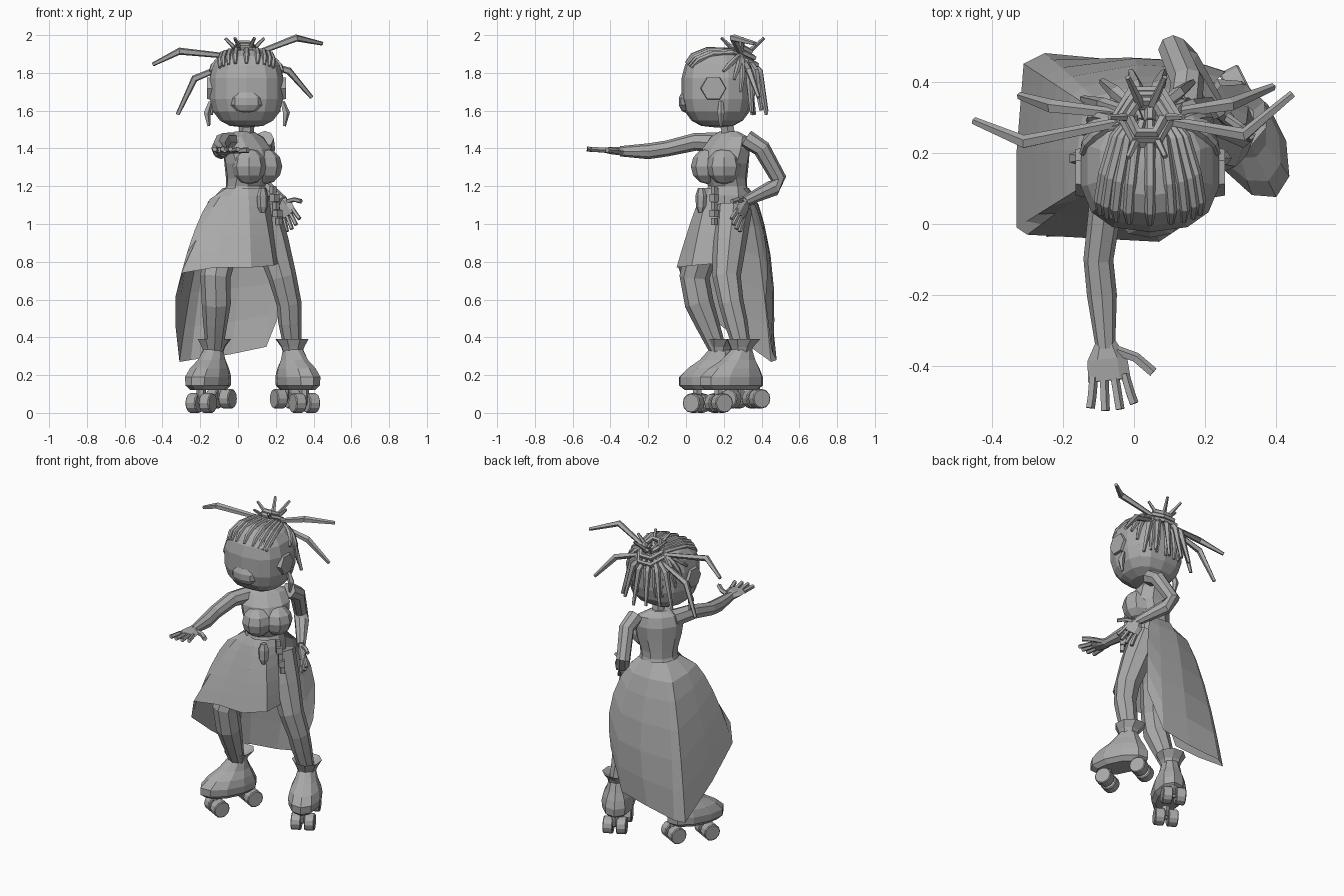
import bpy, bmesh, random
from math import sin, cos, pi, tau, atan2
from mathutils import Vector as V

random.seed(4)
cube = bpy.data.objects.get("Cube")
if cube:
    bpy.data.objects.remove(cube)

clay = bpy.data.materials.new("plain_grey")
clay.use_nodes = True
clay.diffuse_color = (0.4, 0.4, 0.4, 1)
clay.node_tree.nodes["Principled BSDF"].inputs["Base Color"].default_value = clay.diffuse_color


def finish(name, bm):
    bmesh.ops.recalc_face_normals(bm, faces=bm.faces)
    mesh = bpy.data.meshes.new(name)
    bm.to_mesh(mesh)
    bm.free()
    mesh.materials.append(clay)
    bpy.context.collection.objects.link(bpy.data.objects.new(name, mesh))


def loft(name, rings, closed=True):
    """Skin a stack of rings; closed rings also get end caps."""
    bm = bmesh.new()
    rows = [[bm.verts.new(p) for p in ring] for ring in rings]
    count = len(rows[0])
    for low, high in zip(rows, rows[1:]):
        for i in range(count if closed else count - 1):
            j = (i + 1) % count
            bm.faces.new((low[i], low[j], high[j], high[i]))
    if closed:
        bm.faces.new(rows[0])
        bm.faces.new(rows[-1])
    finish(name, bm)


def tube(name, points, radii, sides=6, ref=None):
    """Tapered limb; a radius may be a (wide, thin) pair, wide along ref."""
    points = [V(p) for p in points]
    whole = (points[-1] - points[0]).normalized()
    if ref is None:
        ref = V((0, 1, 0)) if abs(whole.x) > 0.7 else V((1, 0, 0))
    rings = []
    for i, p in enumerate(points):
        t = (points[min(i + 1, len(points) - 1)] - points[max(i - 1, 0)]).normalized()
        u = (ref - t * ref.dot(t)).normalized()
        v = t.cross(u)
        r = radii[i] if isinstance(radii, list) else radii
        a, b = r if isinstance(r, tuple) else (r, r)
        rings.append([p + u * a * cos(tau * k / sides) + v * b * sin(tau * k / sides)
                      for k in range(sides)])
    loft(name, rings)


def oval_stack(name, centre, forward, layers, sides=10):
    """Stacked ovals: (height, shift forward, half length, half width)."""
    f = V(forward).normalized()
    s = V((-f.y, f.x, 0))
    rings = []
    for z, shift, length, width in layers:
        c = V((centre[0], centre[1], z)) + f * shift
        rings.append([c + f * length * cos(tau * k / sides) + s * width * sin(tau * k / sides)
                      for k in range(sides)])
    loft(name, rings)


def swell_out(direction, size, power):
    """Point on a rounded box of the given half sizes."""
    return V([abs(x) ** power * (1 if x > 0 else -1) * s for x, s in zip(direction, size)])


def blob(name, centre, size, u=10, v=7, power=1.0):
    bm = bmesh.new()
    bmesh.ops.create_uvsphere(bm, u_segments=u, v_segments=v, radius=1)
    for vert in bm.verts:
        vert.co = centre + swell_out(vert.co, size, power)
    finish(name, bm)


# Torso turned toward the front left, with bust and neck
facing = V((1, -1, 0)).normalized()
across = V((1, 1, 0)).normalized()
core = V((0.04, 0.22, 0))
oval_stack("torso", core, facing, [
    (1.02, 0, 0.12, 0.13), (1.15, 0, 0.12, 0.125), (1.2, 0, 0.1, 0.112),
    (1.24, 0.01, 0.11, 0.115), (1.32, 0.025, 0.125, 0.14), (1.4, 0.01, 0.11, 0.15),
    (1.46, -0.01, 0.07, 0.13), (1.49, -0.01, 0.04, 0.06)])
for label, k in (("left", 1), ("right", -1)):
    blob(label + "_bust", core + facing * 0.085 + across * 0.06 * k + V((0, 0, 1.305)),
         (0.092, 0.092, 0.095), 8, 6)
tube("neck", [(0.04, 0.23, 1.44), (0.05, 0.21, 1.56)], 0.04)


# Hands: flat palm, four fingers, one thumb
def hand(label, wrist, forward, side, size):
    w, f, s = V(wrist), V(forward).normalized() * size, V(side).normalized() * size
    tube(label + "_palm", [w, w + f * 0.25, w + f * 0.55],
         [(size * 0.14, size * 0.12), (size * 0.28, size * 0.12), (size * 0.3, size * 0.07)], 6, s)
    for i in range(4):
        k = (i - 1.5) / 1.5
        tip = 1 - 0.09 * abs(k)
        tube(label + "_finger", [w + f * 0.48 + s * 0.22 * k, w + f * 0.75 + s * 0.27 * k,
                                 w + f * tip + s * 0.31 * k], size * 0.068, 5)
    tube(label + "_thumb", [w + f * 0.15 + s * 0.15, w + f * 0.27 + s * 0.4,
                            w + f * 0.5 + s * 0.62], size * 0.075, 5)


tube("right_arm", [(-0.03, 0.19, 1.43), (-0.08, 0.05, 1.435), (-0.1, -0.1, 1.4),
                   (-0.09, -0.2, 1.385), (-0.08, -0.35, 1.385)],
     [0.055, 0.047, 0.042, 0.042, 0.027], 8)
hand("right", (-0.08, -0.33, 1.385), (0.1, -1, 0.06), (1, 0.1, 0), 0.2)
tube("left_arm", [(0.14, 0.32, 1.45), (0.15, 0.4, 1.4), (0.11, 0.49, 1.24),
                  (0.14, 0.46, 1.19), (0.24, 0.31, 1.12)],
     [0.05, 0.047, 0.042, 0.044, 0.027], 8)
hand("left", (0.235, 0.32, 1.125), (0.35, -0.35, -0.8), (0.6, -0.4, 0.6), 0.17)

# Skirt: short in front, open over the left leg, long behind
hems = [(0.21, 0.15, 0.79), (0.19, 0.03, 0.78), (0.07, -0.05, 0.77), (-0.12, -0.04, 0.77),
        (-0.3, -0.03, 0.74), (-0.33, -0.01, 0.62), (-0.33, 0.2, 0.45), (-0.31, 0.45, 0.27),
        (-0.25, 0.48, 0.28), (-0.04, 0.46, 0.31), (0.15, 0.45, 0.35), (0.25, 0.42, 0.6)]
rows = []
for t in (0, 0.1, 0.22, 0.4, 0.6, 0.8, 1):
    row = []
    for hem in map(V, hems):
        out = hem - core
        angle = atan2(out.y, out.x)
        waist = core + V((cos(angle), sin(angle), 0)) * 0.12 + V((0, 0, 1.19))
        p = waist.lerp(hem, t ** (0.5 if hem.z < 0.7 else 0.8))
        if out.x > -0.1 and hem.z < 0.7:
            p += across * 0.05 * sin(pi * t)
        p.z = waist.z + (hem.z - waist.z) * t
        row.append(p)
    rows.append(row)
loft("skirt", rows, closed=False)

# Belt pouch and hanging chain
oval_stack("belt_pouch", (0.13, 0.08), facing, [
    (1.06, 0, 0.015, 0.015), (1.09, 0, 0.025, 0.03), (1.15, 0, 0.025, 0.035),
    (1.19, 0, 0.015, 0.02)], 6)
for i in range(5):
    top = V((0.185 + 0.008 * i, 0.15, 1.2 - 0.042 * i))
    tube("chain_link", [top, top - V((0, 0, 0.038))], 0.018 + 0.008 * (i % 2), 4)

# Legs
tube("left_leg", [(0.12, 0.25, 1.08), (0.18, 0.23, 0.9), (0.235, 0.215, 0.72),
                  (0.27, 0.24, 0.58), (0.275, 0.265, 0.48), (0.29, 0.3, 0.33)],
     [0.1, 0.09, 0.075, 0.066, 0.062, 0.045], 8)
tube("right_leg", [(-0.01, 0.18, 1.08), (-0.08, 0.1, 0.9), (-0.12, 0.045, 0.72),
                   (-0.115, 0.07, 0.58), (-0.12, 0.11, 0.48), (-0.125, 0.17, 0.33)],
     [0.1, 0.09, 0.08, 0.077, 0.065, 0.045], 8)


# Roller skates: boot, flared cuff, two axles, four wheels
def skate(label, ankle, forward):
    a, f = V(ankle), V(forward).normalized()
    s = V((-f.y, f.x, 0))
    oval_stack(label + "_boot", a, f, [
        (0.12, 0.06, 0.15, 0.07), (0.145, 0.06, 0.185, 0.095), (0.19, 0.06, 0.185, 0.1),
        (0.235, 0.045, 0.15, 0.09), (0.28, 0.02, 0.1, 0.068), (0.34, 0, 0.055, 0.052)])
    oval_stack(label + "_cuff", a, f, [
        (0.31, 0, 0.05, 0.05), (0.35, 0, 0.065, 0.065), (0.39, -0.01, 0.095, 0.09),
        (0.36, 0, 0.05, 0.05)], 8)
    for along, height in ((-0.085, 0.075), (0.137, 0.052)):
        hub = a + f * along + V((0, 0, height))
        tube(label + "_axle", [hub - s * 0.07, hub + s * 0.07], 0.014)
        tube(label + "_truck", [hub, hub + V((0, 0, 0.07))], 0.025)
        for k in (-1, 1):
            tube(label + "_wheel", [hub + s * k * d for d in (0.01, 0.015, 0.065, 0.07)],
                 [0.047, 0.052, 0.052, 0.047], 12)


skate("left", (0.29, 0.295, 0), (0.45, -0.9, 0))
skate("right", (-0.13, 0.18, 0), (-0.47, -0.88, 0))

# Head, muzzle, ears and side locks
skull = V((0.045, 0.165, 1.718))
size = V((0.2, 0.19, 0.208))
blob("head", skull, size, 14, 9, 0.75)
blob("muzzle", skull + V((0, -0.165, -0.07)), (0.09, 0.04, 0.06), 8, 5)
for label, k in (("left", 1), ("right", -1)):
    ear = skull + V((k * 0.18, -0.02, 0))
    tube(label + "_ear", [ear, ear + V((k * 0.03, 0, 0))], [0.07, 0.065], 6)
    lock = skull + V((k * 0.19, 0.02, -0.07))
    tube(label + "_side_lock", [lock, lock + V((k * 0.02, 0, -0.06)),
                                lock + V((k * 0.01, 0, -0.13))], [0.012, 0.02, 0.008], 5)

# Braided rows running back over the scalp to the bun
bun = V((0.035, 0.3, 1.88))
starts = [V((-0.72 + 0.18 * i, -0.75, 0.5)) for i in range(9)]
starts += [V((k, 0.1 + 0.3 * i, 0.35 - 0.2 * i)) for k in (-1, 1) for i in range(3)]
starts += [V((0.25 * i, 1, -0.35)) for i in range(-2, 3)]
for start in starts:
    end = V((start.x * 0.3, 0.55, 0.8)).normalized()
    path = [skull + swell_out(start.normalized().lerp(end, t).normalized(), size, 0.75)
            for t in (0, 0.25, 0.5, 0.75, 1)]
    tube("braid_row", path, [0.008, 0.015, 0.016, 0.016, 0.014], 6)

# Bun loops, tilted back
for radius, height in ((0.085, 0.0), (0.07, 0.03), (0.05, 0.055)):
    loop = [bun + V((radius * cos(a), radius * sin(a), height - 0.5 * radius * sin(a)))
            for a in [tau * i / 6 for i in range(7)]]
    tube("bun_loop", loop, 0.015, 5, V((0, 0, 1)))

# Long bent strands at the sides
for bend, tip in (((-0.31, 0.23, 1.915), (-0.45, 0.29, 1.845)),
                  ((0.31, 0.25, 1.985), (0.445, 0.365, 1.955)),
                  ((0.27, 0.335, 1.81), (0.39, 0.385, 1.67)),
                  ((-0.23, 0.33, 1.77), (-0.32, 0.36, 1.58))):
    tube("long_strand", [bun.lerp(V(bend), 0.2), bend, tip], [0.014, 0.02, 0.011], 5)

# Drooping strands behind and short spikes on top
for i in range(6):
    a = pi * (0.12 + 0.15 * i)
    d = V((cos(a) * 1.5, sin(a), 0))
    drop = V((0, 0, 0.27 + random.random() * 0.08))
    tube("back_strand", [bun + d * 0.03, bun + d * 0.09 - drop * 0.25, bun + d * 0.13 - drop],
         [0.014, 0.02, 0.01], 5)
    d = V((cos(i * 1.05) * 0.8, sin(i * 1.05), 0.8))
    tube("bun_spike", [bun + d * 0.04, bun + d * 0.13], [0.014, 0.008], 5)
